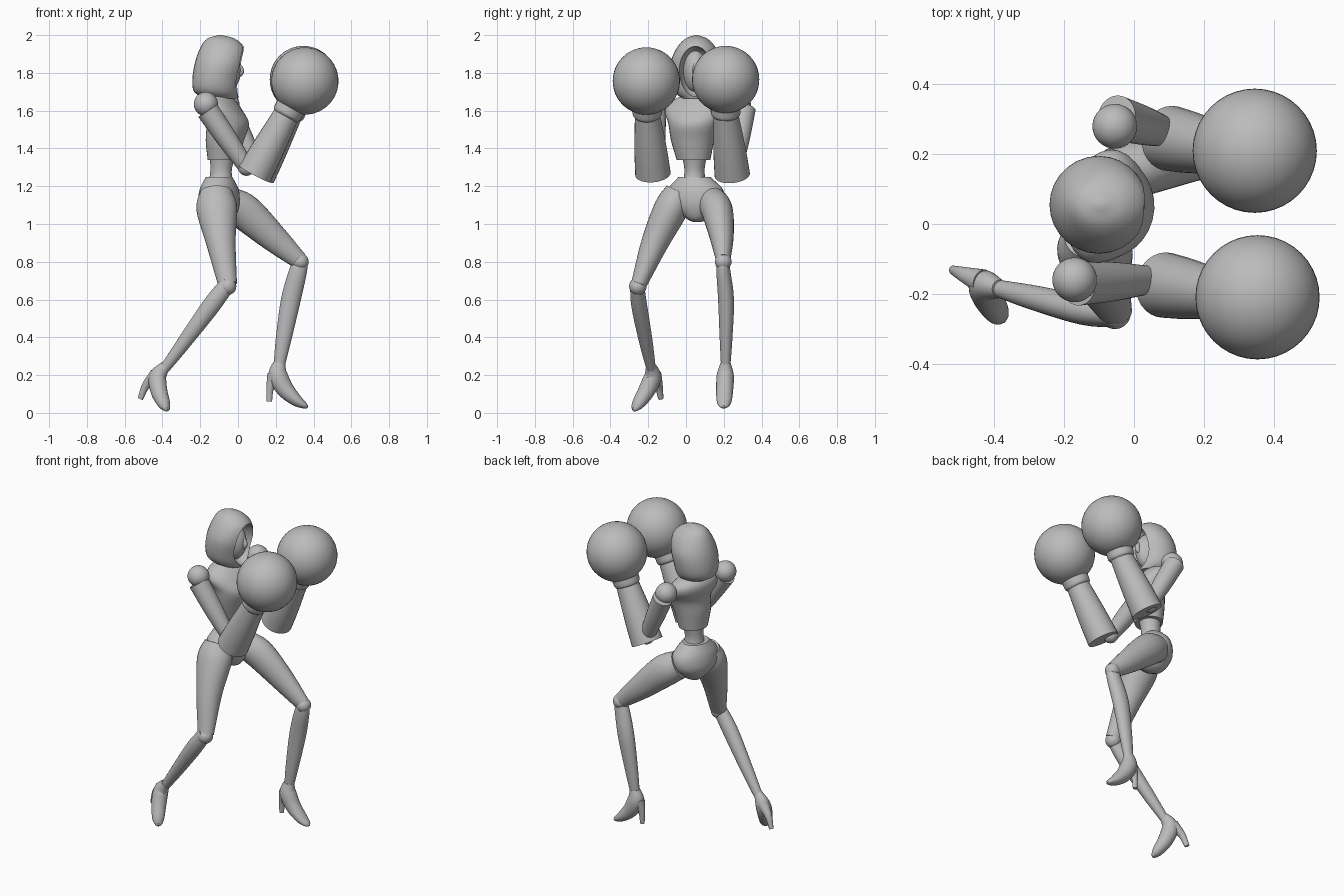
import bpy, bmesh
from math import sin, cos, pi, radians
from mathutils import Vector

cube = bpy.data.objects.get("Cube")
if cube:
    bpy.data.objects.remove(cube, do_unlink=True)

# One plain grey for the whole figure
grey = bpy.data.materials.new("plain grey")
grey.use_nodes = True
COLOUR = (0.5, 0.5, 0.5, 1)
grey.diffuse_color = COLOUR
grey.node_tree.nodes["Principled BSDF"].inputs["Base Color"].default_value = COLOUR

SIDES, STEPS = 28, 5
YAW = radians(-15)                      # the body turns a little to its right
ACROSS = Vector((-sin(YAW), cos(YAW), 0))
Y_AXIS = Vector((0, 1, 0))


def finish(name, bm, sharp=40):
    """Turn a bmesh into a smooth shaded object with crisp edges."""
    bmesh.ops.recalc_face_normals(bm, faces=bm.faces)
    mesh = bpy.data.meshes.new(name)
    bm.to_mesh(mesh)
    bm.free()
    mesh.materials.append(grey)
    mesh.shade_smooth()
    mesh.set_sharp_from_angle(angle=radians(sharp))
    obj = bpy.data.objects.new(name, mesh)
    bpy.context.collection.objects.link(obj)
    return obj


def spline(points):
    """Smooth curve through points of any dimension."""
    pts = [Vector(p) for p in points]
    out = []
    for i in range(len(pts) - 1):
        b, c = pts[i], pts[i + 1]
        a = pts[i - 1] if i else b * 2 - c
        d = pts[i + 2] if i + 2 < len(pts) else c * 2 - b
        for s in range(STEPS):
            t = s / STEPS
            out.append(b + (c - a) * (t / 2)
                       + (a * 2 - b * 5 + c * 4 - d) * (t * t / 2)
                       + (b * 3 - a - c * 3 + d) * (t ** 3 / 2))
    return out + [pts[-1]]


def loft(name, rings, across=Y_AXIS, flat=False):
    """Skin ellipses (x, y, z, half width along across, half depth)."""
    path = spline(rings)
    mids = [Vector(p[:3]) for p in path]
    bm = bmesh.new()
    loops = []
    for i, p in enumerate(path):
        along = mids[min(i + 1, len(mids) - 1)] - mids[max(i - 1, 0)]
        if flat:
            along = Vector((0, 0, 1))
        along.normalize()
        u = (across - along * across.dot(along)).normalized()
        v = along.cross(u)
        loops.append([bm.verts.new(mids[i] + u * p[3] * cos(a) + v * p[4] * sin(a))
                      for a in (2 * pi * k / SIDES for k in range(SIDES))])
    for lo, hi in zip(loops, loops[1:]):
        for k in range(SIDES):
            n = (k + 1) % SIDES
            bm.faces.new((lo[k], lo[n], hi[n], hi[k]))
    bm.faces.new(loops[0])
    bm.faces.new(loops[-1])
    return finish(name, bm)


def ball(name, centre, size):
    """Sphere, or an ellipsoid when size has three radii."""
    radii = size if isinstance(size, tuple) else (size,) * 3
    bm = bmesh.new()
    bmesh.ops.create_uvsphere(bm, u_segments=40, v_segments=24, radius=1)
    bmesh.ops.scale(bm, vec=radii, verts=bm.verts)
    bmesh.ops.translate(bm, vec=centre, verts=bm.verts)
    return finish(name, bm)


# Torso: chest armour, waist, pelvis, neck
loft("chest", [(-.08, .04, 1.34, .09, .08), (-.07, .035, 1.44, .115, .10),
               (-.055, .04, 1.53, .135, .112), (-.085, .05, 1.60, .165, .105),
               (-.10, .06, 1.65, .14, .085), (-.10, .06, 1.69, .06, .05)],
     ACROSS, flat=True)
loft("waist", [(-.09, .045, 1.20, .07, .07), (-.09, .045, 1.28, .053, .057),
               (-.08, .045, 1.38, .07, .07)], ACROSS, flat=True)
loft("pelvis", [(-.10, .045, 1.25, .085, .07), (-.10, .05, 1.18, .15, .10),
                (-.10, .055, 1.10, .14, .105), (-.09, .06, 1.03, .06, .07),
                (-.09, .06, 1.01, .02, .03)], ACROSS, flat=True)
loft("neck", [(-.10, .06, 1.64, .06, .06), (-.09, .06, 1.70, .042, .045),
              (-.08, .06, 1.78, .042, .045)], flat=True)

# Hood, hollowed out at the front, with the face inside
hood = loft("hood", [(-.09, .055, 1.665, .075, .09), (-.112, .055, 1.70, .115, .12),
                     (-.112, .055, 1.76, .135, .13), (-.095, .055, 1.85, .138, .134),
                     (-.083, .055, 1.93, .105, .118), (-.09, .055, 1.98, .06, .075),
                     (-.095, .055, 2.0, .008, .01)], flat=True)
cutter = ball("hood_cutter", (.03, .05, 1.805), (.12, .088, .135))
cutter.hide_render = True
cut = hood.modifiers.new("opening", 'BOOLEAN')
cut.operation, cut.solver, cut.object = 'DIFFERENCE', 'EXACT', cutter
bpy.context.view_layer.objects.active = hood
bpy.ops.object.modifier_apply(modifier=cut.name)
bpy.data.objects.remove(cutter, do_unlink=True)
hood.data.set_sharp_from_angle(angle=radians(40))
ball("face", (-.07, .05, 1.81), (.085, .065, .115))
loft("nose", [(-.01, .05, 1.86, .008, .012), (.012, .05, 1.81, .016, .02),
              (0, .05, 1.78, .012, .01)])

# Arms: shoulder, upper arm, elbow, flared forearm, cuff and round glove
arms = {
    "left": dict(shoulder=(-.055, .28, 1.63), top=(-.05, .305, 1.61),
                 elbow=(.10, .26, 1.30), cuff=(.105, .245, 1.26),
                 wrist=(.275, .21, 1.585), glove=(.346, .21, 1.765)),
    "right": dict(shoulder=(-.17, -.16, 1.635), top=(-.16, -.17, 1.60),
                  elbow=(.045, -.16, 1.30), cuff=(.088, -.175, 1.265),
                  wrist=(.26, -.205, 1.585), glove=(.354, -.21, 1.757)),
}
for side, a in arms.items():
    a = {part: Vector(p) for part, p in a.items()}

    def ring(start, end, t, width, depth):
        return (*a[start].lerp(a[end], t), width, depth)

    ball(side + "_shoulder", a["shoulder"], .064)
    ball(side + "_elbow", a["elbow"], .045)
    loft(side + "_upper_arm", [ring("top", "elbow", 0, .064, .06),
                               ring("top", "elbow", .5, .056, .055),
                               ring("top", "elbow", 1, .04, .042)])
    loft(side + "_forearm", [ring("cuff", "wrist", 0, .094, .094),
                             ring("cuff", "wrist", .4, .086, .086),
                             ring("cuff", "wrist", 1, .066, .068)])
    loft(side + "_glove_cuff", [ring("wrist", "glove", -.08, .066, .07),
                                ring("wrist", "glove", 0, .078, .078),
                                ring("wrist", "glove", .25, .082, .082),
                                ring("wrist", "glove", .5, .10, .10)])
    ball(side + "_glove", a["glove"], .178)

# Legs: thigh, knee, shin
loft("left_thigh", [(-.05, .14, 1.115, .08, .085), (.04, .168, 1.06, .082, .095),
                    (.19, .19, .925, .062, .074), (.325, .197, .805, .037, .046)])
loft("left_shin", [(.335, .197, .815, .03, .035), (.318, .198, .75, .037, .047),
                   (.28, .212, .60, .042, .052), (.243, .212, .40, .034, .042),
                   (.218, .21, .25, .025, .03)])
loft("right_thigh", [(-.115, -.035, 1.17, .075, .085), (-.112, -.08, 1.08, .09, .108),
                     (-.09, -.165, .90, .072, .078), (-.055, -.25, .68, .042, .05)])
loft("right_shin", [(-.05, -.26, .69, .036, .042), (-.14, -.248, .57, .042, .048),
                    (-.28, -.213, .38, .036, .038), (-.388, -.185, .235, .025, .027)])
ball("left_knee", (.33, .197, .80), .044)
ball("right_knee", (-.055, -.255, .67), .046)

# High heeled shoes
loft("left_shoe", [(.218, .21, .265, .027, .032), (.212, .208, .20, .045, .05),
                   (.25, .205, .125, .045, .046), (.31, .202, .066, .04, .032),
                   (.355, .20, .038, .025, .016), (.37, .20, .033, .008, .006)])
loft("left_heel", [(.19, .208, .20, .032, .036), (.17, .208, .13, .018, .02),
                   (.166, .208, .06, .012, .014)])
sideways = Vector((.7, .7, 0))
loft("right_shoe", [(-.385, -.186, .25, .025, .028), (-.425, -.178, .19, .044, .048),
                    (-.418, -.21, .115, .044, .045), (-.393, -.252, .05, .036, .032),
                    (-.378, -.272, .022, .022, .016), (-.372, -.28, .016, .007, .006)],
     sideways)
loft("right_heel", [(-.435, -.165, .20, .036, .036), (-.487, -.145, .145, .022, .022),
                    (-.517, -.133, .075, .013, .015)], sideways)
